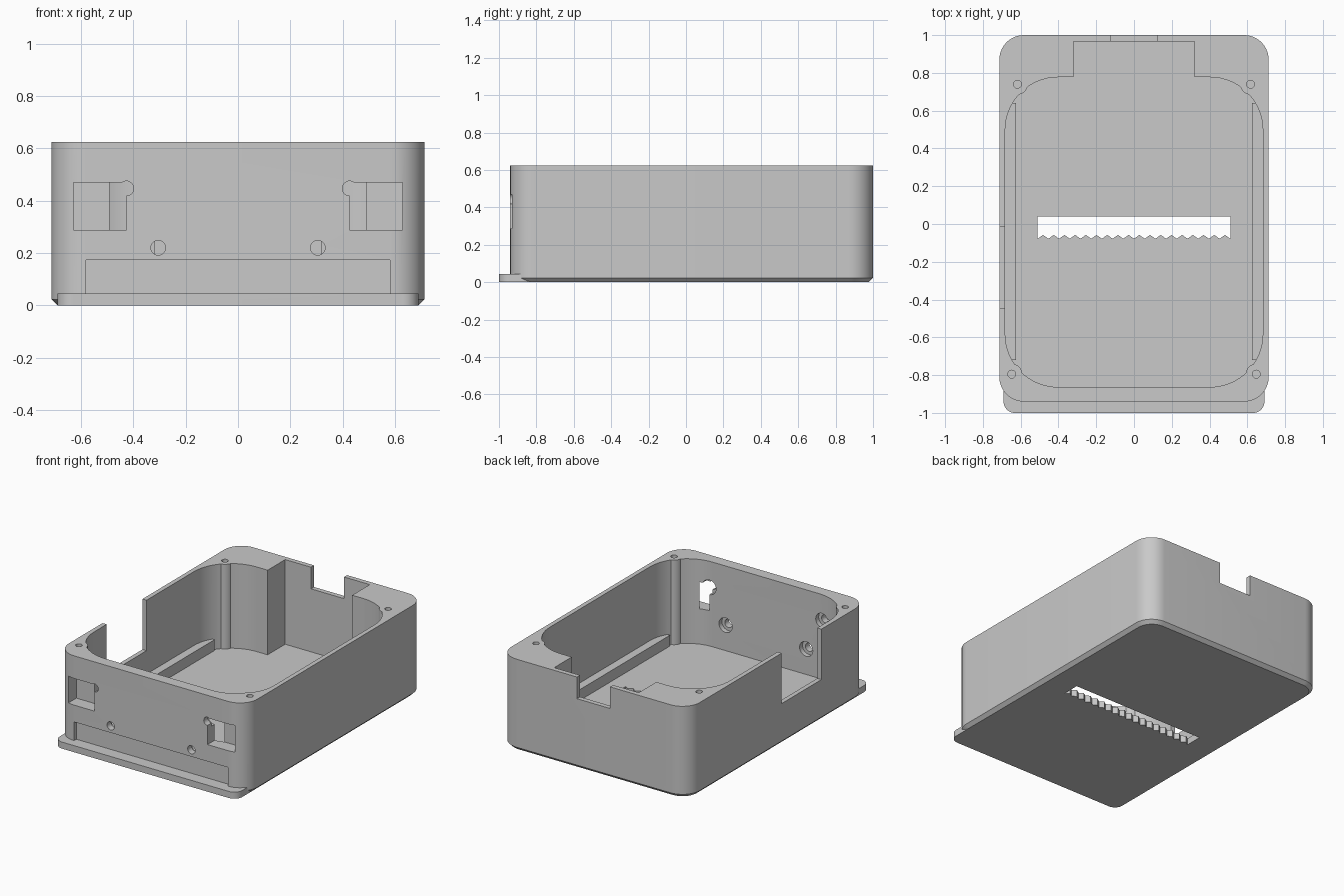
import bpy, bmesh, math

if "Cube" in bpy.data.objects:
    bpy.data.objects.remove(bpy.data.objects["Cube"])

grey = bpy.data.materials.new("grey plastic")
grey.diffuse_color = (0.585, 0.585, 0.585, 1)
grey.use_nodes = True
grey.node_tree.nodes["Principled BSDF"].inputs["Base Color"].default_value = grey.diffuse_color

TOP, FLOOR = 0.625, 0.046


def prism(name, layers):
    """Solid through stacked closed outlines: [(z, [(x, y), ...]), ...]"""
    bm = bmesh.new()
    rings = [[bm.verts.new((x, y, z)) for x, y in pts] for z, pts in layers]
    bm.faces.new(rings[0][::-1])
    bm.faces.new(rings[-1])
    n = len(rings[0])
    for a, b in zip(rings, rings[1:]):
        for i in range(n):
            j = (i + 1) % n
            bm.faces.new((a[i], a[j], b[j], b[i]))
    bmesh.ops.recalc_face_normals(bm, faces=bm.faces[:])
    me = bpy.data.meshes.new(name)
    bm.to_mesh(me)
    bm.free()
    ob = bpy.data.objects.new(name, me)
    bpy.context.collection.objects.link(ob)
    me.materials.append(grey)
    return ob


def arc(cx, cy, r, a0, a1, n=10):
    return [(cx + r * math.cos(math.radians(a0 + (a1 - a0) * i / n)),
             cy + r * math.sin(math.radians(a0 + (a1 - a0) * i / n))) for i in range(n + 1)]


def rounded(w, y0, y1, r):
    return (arc(w - r, y1 - r, r, 0, 90) + arc(r - w, y1 - r, r, 90, 180)
            + arc(r - w, y0 + r, r, 180, 270) + arc(w - r, y0 + r, r, 270, 360))


def box(x0, x1, y0, y1, z0, z1):
    pts = [(x0, y0), (x1, y0), (x1, y1), (x0, y1)]
    return prism("cutter", [(z0, pts), (z1, pts)])


def rod(x, y, r, z0, z1, n=32):
    pts = arc(x, y, r, 0, 360 - 360 / n, n - 1)
    return prism("cutter", [(z0, pts), (z1, pts)])


def rod_y(x, z, r, y0, y1, n=32):
    ob = rod(0, 0, r, y0, y1, n)
    for v in ob.data.vertices:
        px, py, pz = v.co
        v.co = (x + px, pz, z - py)
    return ob


def combine(target, tool, op="DIFFERENCE"):
    mod = target.modifiers.new("cut", 'BOOLEAN')
    mod.operation, mod.solver, mod.object = op, 'EXACT', tool
    bpy.context.view_layer.objects.active = target
    bpy.ops.object.modifier_apply(modifier=mod.name)
    bpy.data.objects.remove(tool)


# Outer shell with chamfered bottom edge
case = prism("case_body", [(0, rounded(0.69, -0.917, 0.977, 0.107)),
                           (0.023, rounded(0.713, -0.94, 1.0, 0.13)),
                           (TOP, rounded(0.713, -0.94, 1.0, 0.13))])

# Front foot lip, running straight back into the chamfered sides
lip = ([(0.6905, -0.7), (-0.6905, -0.7)] + arc(-0.6305, -0.94, 0.06, 180, 270)
       + arc(0.6305, -0.94, 0.06, 270, 360))
combine(case, prism("lip", [(0, lip), (0.045, lip)]), "UNION")

# Cavity with rear pocket; bosses and rails are left standing
outline = ([(0.32, 0.967), (-0.32, 0.967), (-0.32, 0.777)]
           + arc(-0.402, 0.497, 0.28, 90, 180, 16) + arc(-0.402, -0.583, 0.28, 180, 270, 16)
           + arc(0.402, -0.583, 0.28, 270, 360, 16) + arc(0.402, 0.497, 0.28, 0, 90, 16)
           + [(0.32, 0.777)])
cavity = prism("cavity", [(FLOOR, outline), (0.8, outline)])
screws = [(s * x, y) for s in (-1, 1) for x, y in ((0.617, 0.74), (0.647, -0.795))]
for x, y in screws:
    combine(cavity, rod(x, y, 0.055, 0, 1))
for s in (-1, 1):
    xs = sorted((s * 0.626, s * 0.75))
    combine(cavity, box(*xs, -0.72, 0.64, 0, 0.12))
combine(case, cavity)

# Screw holes
for x, y in screws:
    combine(case, rod(x, y, 0.021, 0.4, 0.8, 20))

# Side opening, rear notch, shallow front recess
combine(case, box(-0.8, -0.6, -0.445, -0.015, 0.28, 0.8))
combine(case, box(-0.125, 0.125, 0.9, 1.1, 0.477, 0.8))
combine(case, box(-0.582, 0.582, -1.1, -0.915, 0.045, 0.173))

# Front windows with round key notch, and holes counterbored from inside
for s in (-1, 1):
    xs = sorted((s * 0.427, s * 0.629))
    combine(case, box(*xs, -1.1, -0.848, 0.288, 0.47))
    for x, z in ((0.427, 0.447), (0.305, 0.22)):
        combine(case, rod_y(s * x, z, 0.028, -1.1, -0.8))
        combine(case, rod_y(s * x, z, 0.05, -0.895, -0.8))

# Floor slot with toothed front edge
teeth, w = 18, 0.51
slot = [(w, 0.04), (-w, 0.04)]
slot += [(-w + w * i / teeth, -0.078 if i % 2 == 0 else -0.058) for i in range(2 * teeth + 1)]
combine(case, prism("slot", [(-0.1, slot), (0.2, slot)]))

# Smooth the rounded walls, keep edges crisp
bpy.ops.object.select_all(action='DESELECT')
case.select_set(True)
bpy.context.view_layer.objects.active = case
bpy.ops.object.shade_smooth_by_angle(angle=math.radians(30))
